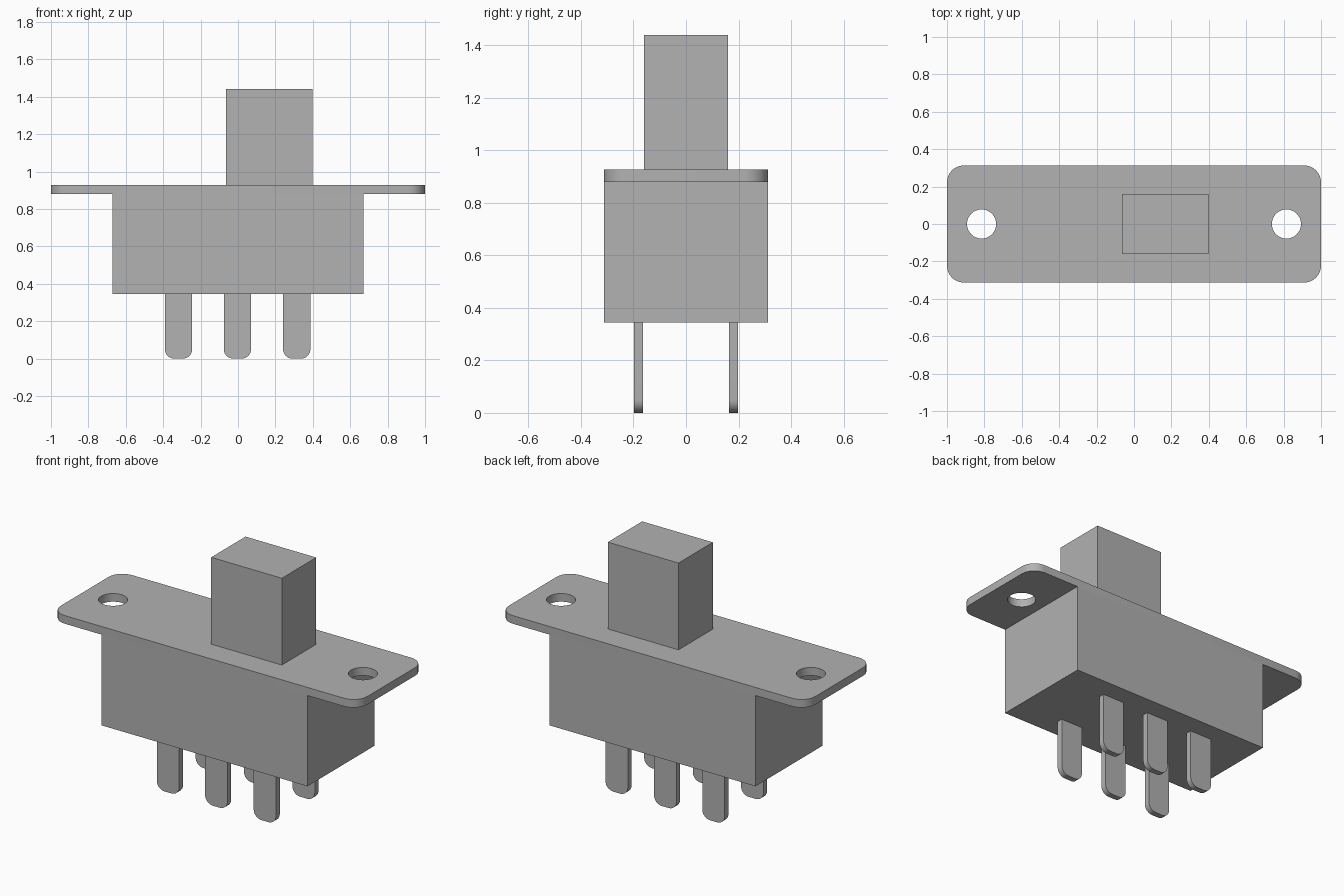
import bpy
import bmesh
import math
from mathutils import Vector

cube = bpy.data.objects.get("Cube")
if cube:
    bpy.data.objects.remove(cube, do_unlink=True)

# Single plain grey for every part
grey = bpy.data.materials.new("plain grey")
grey.use_nodes = True
colour = (0.445, 0.445, 0.445, 1)
grey.diffuse_color = colour
grey.node_tree.nodes["Principled BSDF"].inputs["Base Color"].default_value = colour


def extrude_profile(name, points, depth):
    """Solid made by extruding a closed loop of 3D points along depth."""
    bm = bmesh.new()
    face = bm.faces.new([bm.verts.new(p) for p in points])
    result = bmesh.ops.extrude_face_region(bm, geom=[face], use_keep_orig=True)
    moved = [g for g in result["geom"] if isinstance(g, bmesh.types.BMVert)]
    bmesh.ops.translate(bm, vec=Vector(depth), verts=moved)
    bmesh.ops.recalc_face_normals(bm, faces=bm.faces)
    mesh = bpy.data.meshes.new(name)
    bm.to_mesh(mesh)
    bm.free()
    mesh.materials.append(grey)
    obj = bpy.data.objects.new(name, mesh)
    bpy.context.collection.objects.link(obj)
    return obj


def box(name, x0, x1, half_depth, z0, z1):
    corners = [(x0, -half_depth, z0), (x1, -half_depth, z0),
               (x1, half_depth, z0), (x0, half_depth, z0)]
    return extrude_profile(name, corners, (0, 0, z1 - z0))


def arc(cx, cy, radius, start, steps=8):
    """Quarter circle, counter-clockwise from start degrees."""
    angles = [math.radians(start + 90 * i / steps) for i in range(steps + 1)]
    return [(cx + radius * math.cos(a), cy + radius * math.sin(a)) for a in angles]


def smooth(obj):
    bpy.ops.object.select_all(action="DESELECT")
    obj.select_set(True)
    bpy.context.view_layer.objects.active = obj
    bpy.ops.object.shade_smooth_by_angle(angle=math.radians(30))


# Housing and sliding knob
HALF_DEPTH = 0.313
PLATE_BOTTOM, PLATE_TOP = 0.88, 0.928
box("housing", -0.672, 0.672, HALF_DEPTH, 0.345, PLATE_BOTTOM)
box("slider_knob", -0.063, 0.398, 0.16, PLATE_TOP, 1.44)

# Mounting plate with rounded corners
R = 0.09
outline = []
for i, (sx, sy) in enumerate([(1, 1), (-1, 1), (-1, -1), (1, -1)]):
    outline += arc(sx * (1 - R), sy * (HALF_DEPTH - R), R, 90 * i)
plate = extrude_profile("mounting_plate", [(x, y, PLATE_BOTTOM) for x, y in outline],
                        (0, 0, PLATE_TOP - PLATE_BOTTOM))

# Screw holes through both ends of the plate
bpy.context.view_layer.objects.active = plate
for side in (-1, 1):
    circle = [p for q in range(4) for p in arc(side * 0.815, 0, 0.078, 90 * q, 10)[:-1]]
    cutter = extrude_profile("hole_cutter", [(x, y, 0.8) for x, y in circle], (0, 0, 0.2))
    cutter.hide_render = True
    cut = plate.modifiers.new("screw_hole", "BOOLEAN")
    cut.operation = "DIFFERENCE"
    cut.solver = "EXACT"
    cut.object = cutter
    bpy.ops.object.modifier_apply(modifier=cut.name)
    bpy.data.objects.remove(cutter, do_unlink=True)
smooth(plate)

# Two rows of three flat terminal pins with rounded lower corners
W, TIP = 0.073, 0.05
for row, y in (("front", -0.198), ("back", 0.163)):
    for label, x in (("right", -0.318), ("middle", -0.003), ("left", 0.314)):
        profile = arc(x - W + TIP, TIP, TIP, 180) + arc(x + W - TIP, TIP, TIP, 270)
        profile += [(x + W, 0.345), (x - W, 0.345)]
        pin = extrude_profile(f"{row}_{label}_pin", [(px, y, pz) for px, pz in profile],
                              (0, 0.035, 0))
        smooth(pin)
